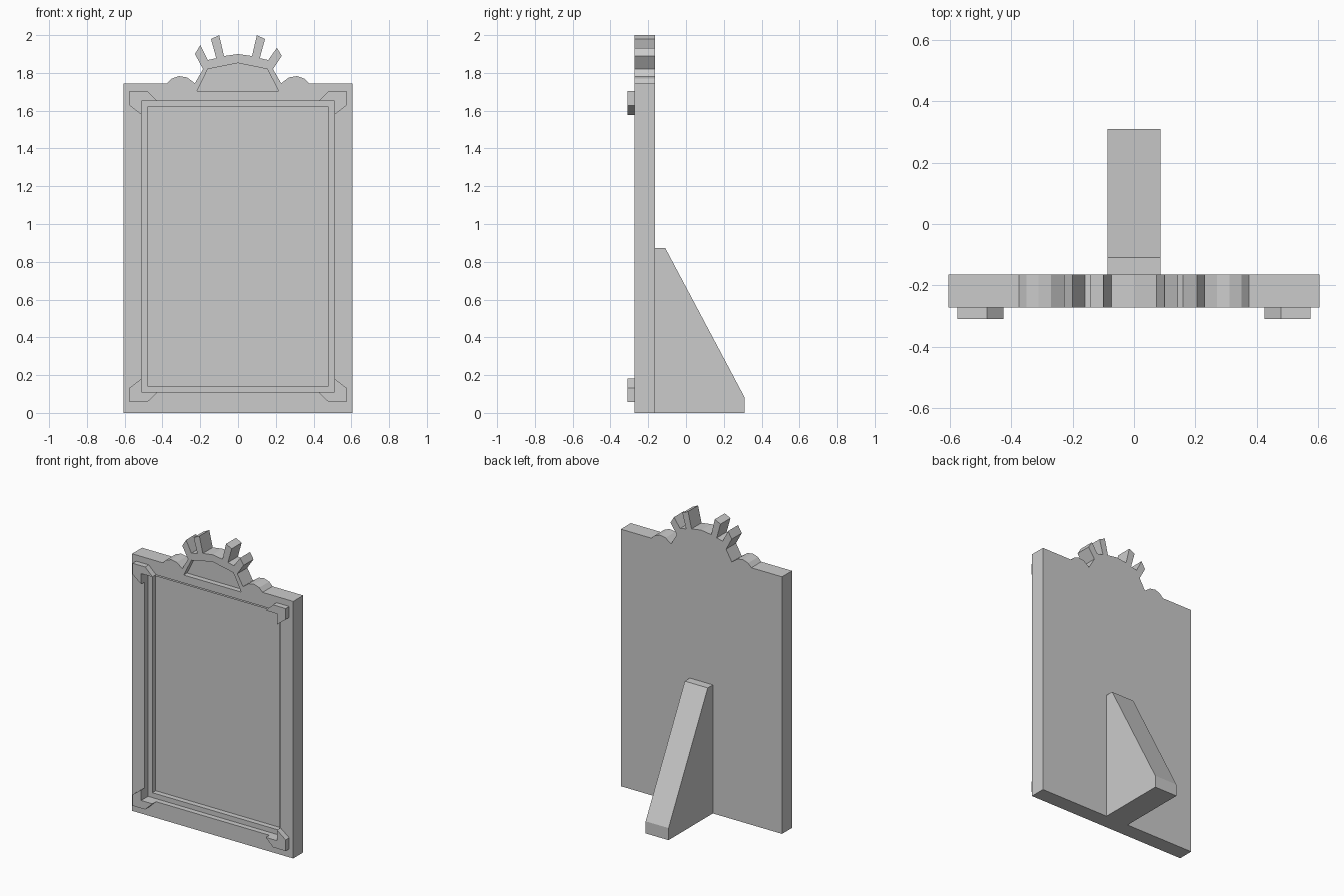
import bpy
import bmesh

default = bpy.data.objects.get("Cube")
if default:
    bpy.data.objects.remove(default, do_unlink=True)

# One plain grey for the whole piece
grey = bpy.data.materials.new("light_grey")
grey.use_nodes = True
grey.diffuse_color = (0.6, 0.6, 0.6, 1)
grey.node_tree.nodes["Principled BSDF"].inputs["Base Color"].default_value = (0.6, 0.6, 0.6, 1)

FRONT, BACK = -0.272, -0.165
LEDGE, FLOOR = -0.236, -0.2


def prism(name, points, start, end, place):
    """Extrude a flat outline from start to end; place maps (a, b, depth) to xyz."""
    bm = bmesh.new()
    face = bm.faces.new([bm.verts.new(place(a, b, start)) for a, b in points])
    moved = bmesh.ops.extrude_face_region(bm, geom=[face])["geom"]
    for v in moved:
        if isinstance(v, bmesh.types.BMVert):
            v.co = v.co + place(0, 0, end) - place(0, 0, start)
    bmesh.ops.recalc_face_normals(bm, faces=bm.faces)
    mesh = bpy.data.meshes.new(name)
    bm.to_mesh(mesh)
    bm.free()
    mesh.materials.append(grey)
    obj = bpy.data.objects.new(name, mesh)
    bpy.context.collection.objects.link(obj)
    return obj


def upright(a, b, depth):
    return Vector((a, depth, b))


def sideways(a, b, depth):
    return Vector((depth, a, b))


from mathutils import Vector


def rect(x, low, high):
    return [(-x, low), (x, low), (x, high), (-x, high)]


def carve(target, points, depth):
    """Sink a pocket into the front of the target."""
    cutter = prism("cutter", points, FRONT - 0.1, depth, upright)
    cutter.hide_render = True
    mod = target.modifiers.new("pocket", "BOOLEAN")
    mod.operation = "DIFFERENCE"
    mod.solver = "EXACT"
    mod.object = cutter
    bpy.context.view_layer.objects.active = target
    bpy.ops.object.modifier_apply(modifier=mod.name)
    bpy.data.objects.remove(cutter, do_unlink=True)


# Frame slab with scrolls and a rayed crest along its top
left_crest = [(-0.605, 1.745), (-0.375, 1.745), (-0.35, 1.77), (-0.312, 1.783),
              (-0.27, 1.776), (-0.228, 1.745), (-0.185, 1.82), (-0.228, 1.9),
              (-0.2, 1.947), (-0.16, 1.868), (-0.115, 1.878), (-0.143, 1.979),
              (-0.1, 2.0), (-0.074, 1.889)]
right_crest = [(-x, z) for x, z in reversed(left_crest)]
right_crest[5:7] = [(0.206, 1.933), (0.232, 1.89)]
outline = [(-0.605, 0)] + left_crest + [(0, 1.9)] + right_crest + [(0.605, 0)]
frame = prism("frame", outline, FRONT, BACK, upright)

# Stepped picture opening and crest panel
carve(frame, rect(0.51, 0.11, 1.65), LEDGE)
carve(frame, rect(0.478, 0.143, 1.62), FLOOR)
carve(frame, [(-0.217, 1.704), (-0.16, 1.82), (0, 1.852), (0.155, 1.82), (0.215, 1.704)], LEDGE)

# Raised corner brackets
bracket = [(0.575, 0.057), (0.48, 0.057), (0.425, 0.11), (0.51, 0.11), (0.51, 0.182), (0.575, 0.132)]
for side, sx in (("left", 1), ("right", -1)):
    for level, flip in (("bottom", False), ("top", True)):
        shape = [(sx * x, 1.76 - z if flip else z) for x, z in bracket]
        prism(f"{level}_{side}_bracket", shape, FRONT - 0.038, FRONT, upright)

# Wedge stand behind the frame
prism("rear_stand", [(BACK, 0), (BACK, 0.873), (-0.11, 0.873), (0.31, 0.082), (0.31, 0)],
      -0.086, 0.086, sideways)
